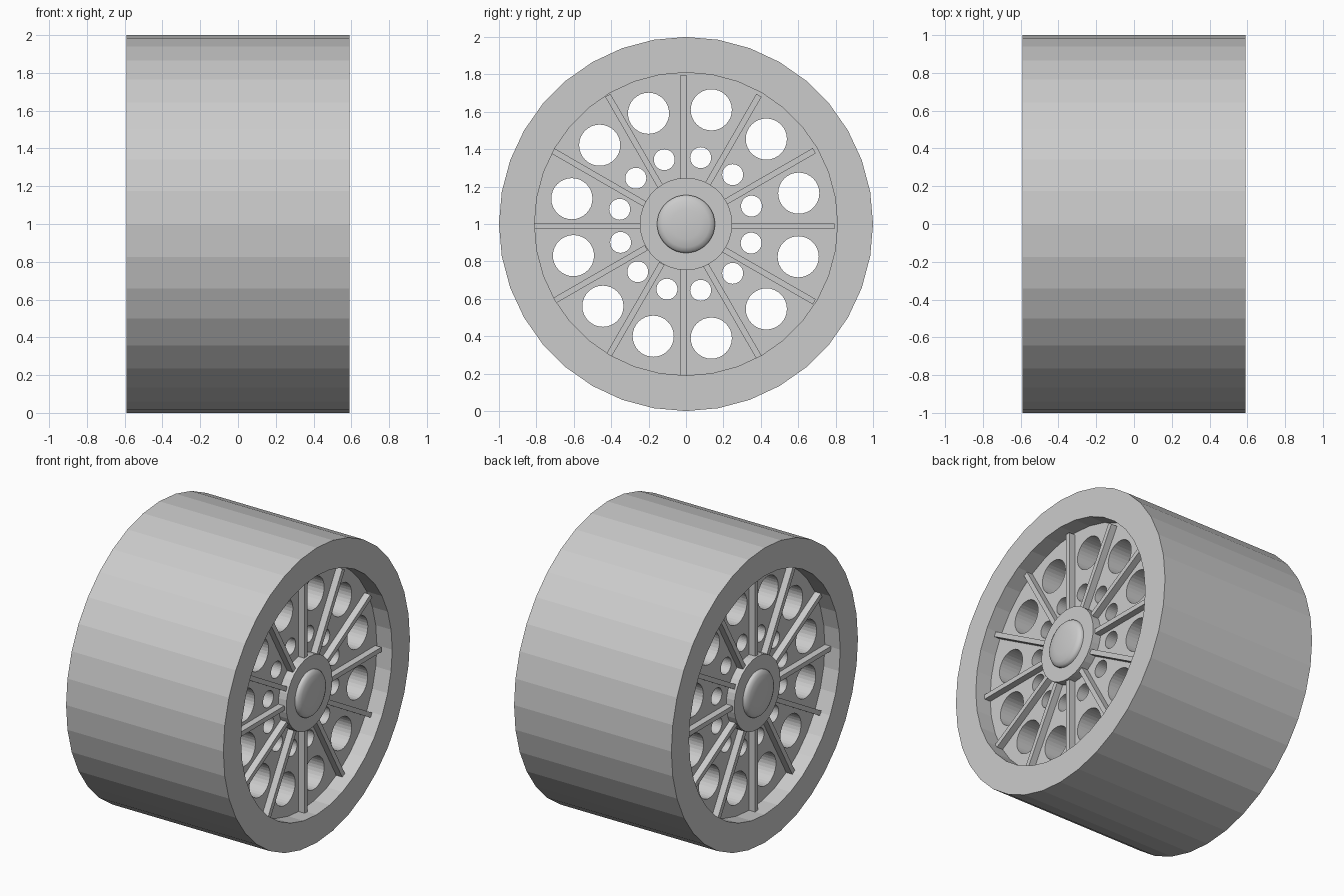
import bpy, bmesh, math
from mathutils import Matrix, Vector

if "Cube" in bpy.data.objects:
    bpy.data.objects.remove(bpy.data.objects["Cube"])

grey = bpy.data.materials.new("plain_grey")
grey.use_nodes = True
grey.diffuse_color = (0.6, 0.6, 0.6, 1)
grey.node_tree.nodes["Principled BSDF"].inputs["Base Color"].default_value = (0.6, 0.6, 0.6, 1)

CENTRE = Vector((0, 0, 1))
SEGMENTS = 36
WIDTH, TYRE_R, RIM_R = 0.59, 1.0, 0.81
DISC_X, SPOKE_X, HUB_X = 0.475, 0.52, 0.535


def make_object(name, bm):
    bmesh.ops.remove_doubles(bm, verts=bm.verts, dist=1e-5)
    bmesh.ops.recalc_face_normals(bm, faces=bm.faces)
    mesh = bpy.data.meshes.new(name)
    bm.to_mesh(mesh)
    bm.free()
    mesh.materials.append(grey)
    obj = bpy.data.objects.new(name, mesh)
    bpy.context.collection.objects.link(obj)
    return obj


def lathe(name, profile, closed=False):
    """Spin (x, radius) points around the wheel axle."""
    bm = bmesh.new()
    verts = [bm.verts.new(CENTRE + Vector((x, 0, r))) for x, r in profile]
    edges = [bm.edges.new(pair) for pair in zip(verts, verts[1:])]
    if closed:
        edges.append(bm.edges.new((verts[-1], verts[0])))
    bmesh.ops.spin(bm, geom=verts + edges, cent=CENTRE, axis=(1, 0, 0),
                   angle=math.tau, steps=SEGMENTS, use_merge=True)
    return make_object(name, bm)


def activate(obj):
    bpy.ops.object.select_all(action="DESELECT")
    obj.select_set(True)
    bpy.context.view_layer.objects.active = obj


# Wide faceted tyre
lathe("tyre", [(-WIDTH, TYRE_R), (WIDTH, TYRE_R), (WIDTH, RIM_R), (-WIDTH, RIM_R)], closed=True)

# Thick wheel disc, pierced by two rings of holes
disc = lathe("wheel_disc", [(-DISC_X, 0), (-DISC_X, RIM_R), (DISC_X, RIM_R), (DISC_X, 0)])
hole_angles = [15.3, 46.6, 77.5, 108.7, 137.6, 167.5, 195.7, 224.7, 253.7, 282.5, 313.4, 343.7]
bm = bmesh.new()
for ring, radius in ((0.625, 0.11), (0.363, 0.056)):
    for angle in map(math.radians, hole_angles):
        place = CENTRE + ring * Vector((0, math.cos(angle), math.sin(angle)))
        bmesh.ops.create_cone(bm, cap_ends=True, segments=32, radius1=radius, radius2=radius, depth=2,
                              matrix=Matrix.Translation(place) @ Matrix.Rotation(math.pi / 2, 4, "Y"))
cutter = make_object("hole_cutter", bm)
cutter.hide_render = True
cut = disc.modifiers.new("holes", "BOOLEAN")
cut.operation = "DIFFERENCE"
cut.solver = "EXACT"
cut.object = cutter
activate(disc)
bpy.ops.object.modifier_apply(modifier=cut.name)
bpy.data.objects.remove(cutter)

# Hub and spokes on both faces
lathe("hub", [(-HUB_X, 0), (-HUB_X, 0.247), (HUB_X, 0.247), (HUB_X, 0)])
inner, outer, thick = 0.23, 0.808, 0.032
bm = bmesh.new()
for side in (-1, 1):
    for i in range(12):
        size = Matrix.Diagonal((SPOKE_X - DISC_X + 0.02, outer - inner, thick, 1))
        middle = Matrix.Translation((side * (SPOKE_X + DISC_X - 0.02) / 2, (inner + outer) / 2, 0))
        turn = Matrix.Rotation(i * math.tau / 12, 4, "X")
        shift = Matrix.Translation(CENTRE + Vector((0, -0.014, -0.012)))
        bmesh.ops.create_cube(bm, size=1, matrix=shift @ turn @ middle @ size)
make_object("spokes", bm)

# Rounded hub caps
dome = [(-0.02, 0.155), (0.01, 0.155), (0.022, 0.147), (0.032, 0.125), (0.04, 0.08), (0.042, 0)]
for side, label in ((1, "left"), (-1, "right")):
    cap = lathe(label + "_hub_cap", [(side * (HUB_X + x), r) for x, r in dome])
    activate(cap)
    bpy.ops.object.shade_smooth_by_angle(angle=math.radians(40))
